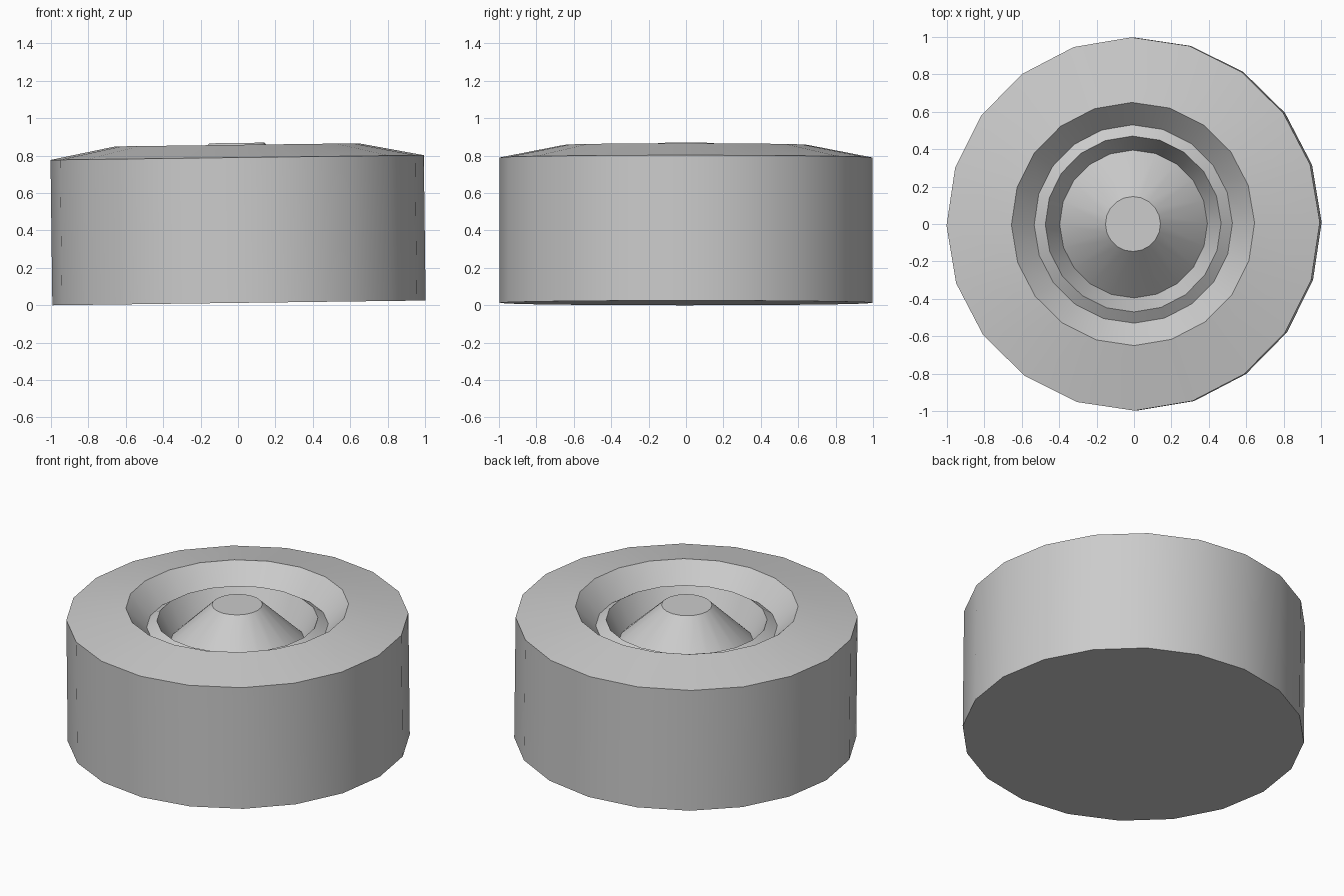
import bpy, bmesh
from math import cos, sin, pi, radians
from mathutils import Matrix

if "Cube" in bpy.data.objects:
    bpy.data.objects.remove(bpy.data.objects["Cube"])

SIDES = 20
PHASE = radians(0.5)
TILT = 0.0128

# (radius, height) from the underside, up the wall, over the rim and into the dish
PROFILE = [
    (0.998, 0.0), (0.998, 0.777), (0.65, 0.845), (0.53, 0.72),
    (0.47, 0.76), (0.395, 0.615), (0.147, 0.855),
]

# Lathe the profile into closed rings
bm = bmesh.new()
rings = []
for r, z in PROFILE:
    rings.append([bm.verts.new((r * cos(PHASE + 2 * pi * i / SIDES),
                                r * sin(PHASE + 2 * pi * i / SIDES), z))
                  for i in range(SIDES)])
for a, b in zip(rings, rings[1:]):
    for i in range(SIDES):
        j = (i + 1) % SIDES
        bm.faces.new((a[i], a[j], b[j], b[i]))

# Flat underside and flat tip of the central cone
bm.faces.new(rings[0][::-1])
bm.faces.new(rings[-1])

# Slight lean about mid height, then rest the lowest point on the ground
mid = Matrix.Translation((0, 0, 0.42))
bm.transform(mid @ Matrix.Rotation(-TILT, 4, 'Y') @ mid.inverted())
low = min(v.co.z for v in bm.verts)
bmesh.ops.translate(bm, verts=bm.verts, vec=(0, 0, -low))

mesh = bpy.data.meshes.new("wheel_disc")
bm.to_mesh(mesh)
bm.free()
wheel = bpy.data.objects.new("wheel_disc", mesh)
bpy.context.collection.objects.link(wheel)

# Smooth around the rings, crisp at the profile corners
bpy.context.view_layer.objects.active = wheel
wheel.select_set(True)
bpy.ops.object.shade_smooth_by_angle(angle=radians(30))
